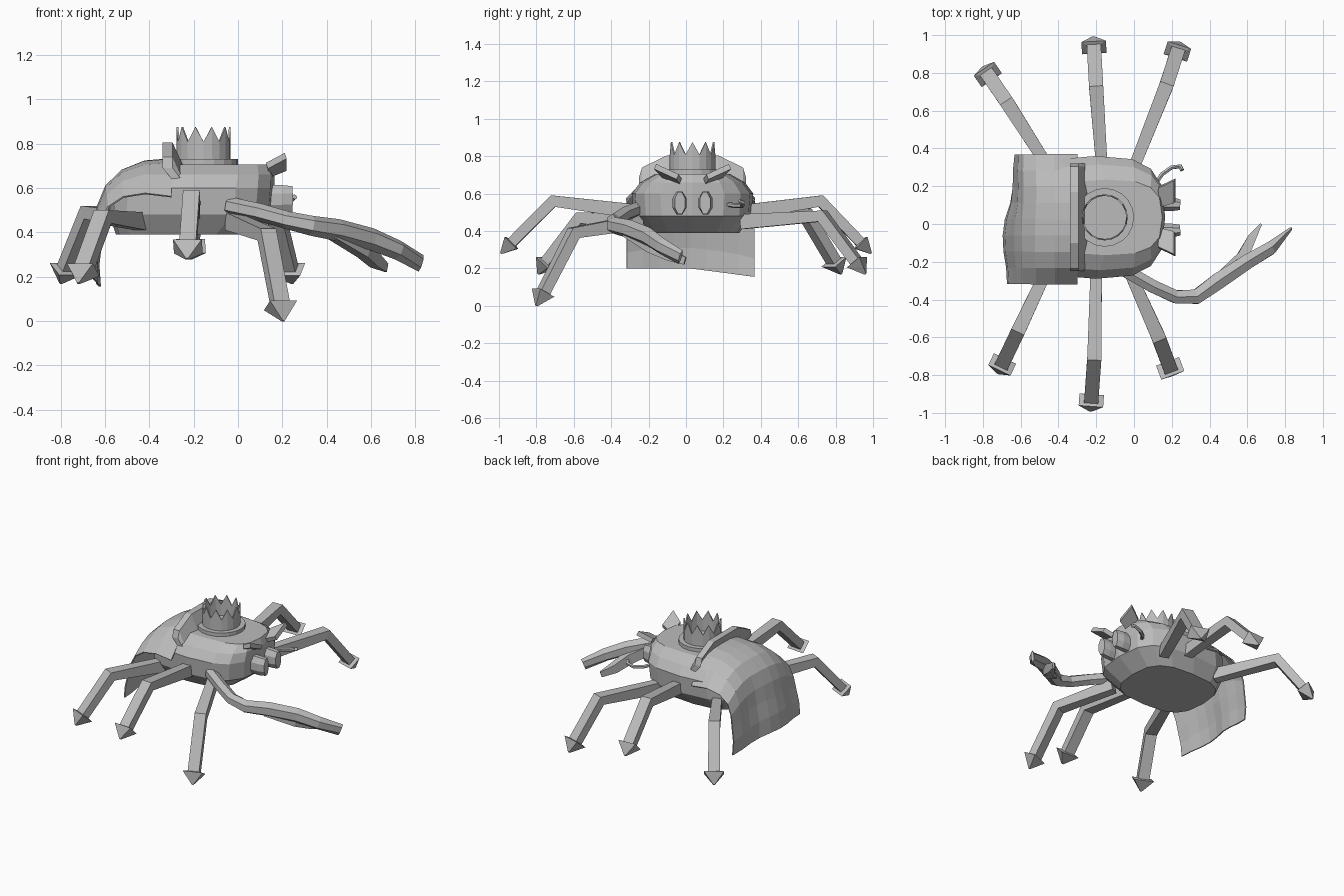
import bpy
import bmesh
from math import cos, sin, pi, copysign
from mathutils import Vector

if "Cube" in bpy.data.objects:
    bpy.data.objects.remove(bpy.data.objects["Cube"], do_unlink=True)

grey = bpy.data.materials.new("plain_grey")
grey.use_nodes = True
grey.diffuse_color = (0.5, 0.5, 0.5, 1)
grey.node_tree.nodes["Principled BSDF"].inputs["Base Color"].default_value = (0.5, 0.5, 0.5, 1)

CY = 0.035  # centre line of the body


def finish(name, bm, thickness=0):
    bmesh.ops.recalc_face_normals(bm, faces=bm.faces)
    mesh = bpy.data.meshes.new(name)
    bm.to_mesh(mesh)
    bm.free()
    mesh.materials.append(grey)
    obj = bpy.data.objects.new(name, mesh)
    bpy.context.collection.objects.link(obj)
    if thickness:
        mod = obj.modifiers.new("thickness", "SOLIDIFY")
        mod.thickness = thickness
        mod.offset = 0
    return obj


def skin(name, rows, closed=True, caps=True, thickness=0):
    """Bridge rows of points into a surface."""
    bm = bmesh.new()
    rows = [[bm.verts.new(p) for p in row] for row in rows]
    n = len(rows[0])
    for a, b in zip(rows, rows[1:]):
        for i in range(n if closed else n - 1):
            j = (i + 1) % n
            bm.faces.new((a[i], a[j], b[j], b[i]))
    if closed and caps:
        bm.faces.new(rows[0])
        bm.faces.new(rows[-1])
    return finish(name, bm, thickness)


def sweep(name, path, widths, heights, sides=4):
    """Carry a box or polygon section along a path."""
    pts = [Vector(p) for p in path]
    rows = []
    for i, p in enumerate(pts):
        before = (p - pts[i - 1]).normalized() if i else Vector()
        after = (pts[i + 1] - p).normalized() if i < len(pts) - 1 else Vector()
        t = (before + after).normalized()
        side = t.cross(Vector((0, 0, 1))).normalized()
        up = side.cross(t)
        grow = 2 ** 0.5 if sides == 4 else 1
        row = []
        for k in range(sides):
            a = 2 * pi * (k + 0.5) / sides
            row.append(p + grow / 2 * (side * widths[i] * cos(a) + up * heights[i] * sin(a)))
        rows.append(row)
    return skin(name, rows)


# Body shell: stacked rounded-box outlines
def outline(z, x0, x1, half, n=16):
    row = []
    for k in range(n):
        c, s = cos(2 * pi * k / n), sin(2 * pi * k / n)
        px = copysign(abs(c) ** 0.67, c)
        py = copysign(abs(s) ** 0.67, s)
        row.append(((x0 + x1) / 2 + px * (x1 - x0) / 2, CY + py * half, z))
    return row


skin("body", [outline(*r) for r in (
    (0.39, -0.55, 0.04, 0.25), (0.48, -0.58, 0.155, 0.315), (0.60, -0.57, 0.165, 0.325),
    (0.66, -0.53, 0.165, 0.28), (0.705, -0.45, 0.15, 0.2))])

# Legs with flared pointed feet: attachment, knee, tip
legs = {
    "front_leg_a": ((-0.03, -0.24, 0.45), (0.13, -0.6, 0.39), (0.205, -0.8, 0.0)),
    "middle_leg_a": ((-0.2, -0.24, 0.50), (-0.21, -0.71, 0.56), (-0.23, -0.99, 0.28)),
    "rear_leg_a": ((-0.44, -0.2, 0.45), (-0.61, -0.56, 0.47), (-0.72, -0.79, 0.17)),
    "front_leg_b": ((0.0, 0.3, 0.45), (0.17, 0.73, 0.48), (0.245, 0.96, 0.17)),
    "middle_leg_b": ((-0.17, 0.3, 0.50), (-0.2, 0.72, 0.56), (-0.215, 0.99, 0.28)),
    "rear_leg_b": ((-0.44, 0.28, 0.45), (-0.67, 0.64, 0.49), (-0.8, 0.83, 0.17)),
}
for name, (hip, knee, tip) in legs.items():
    tip = Vector(tip)
    d = (tip - Vector(knee)).normalized()
    sweep(name, (hip, knee, tip - d * 0.085, tip - d * 0.08, tip),
          (0.06, 0.075, 0.075, 0.13, 0.01), (0.08, 0.065, 0.055, 0.09, 0.01))

# Big claw arm and its thin finger
sweep("claw_arm",
      ((-0.04, -0.25, 0.52), (0.1, -0.33, 0.49), (0.22, -0.385, 0.455), (0.33, -0.385, 0.43),
       (0.45, -0.3, 0.41), (0.6, -0.2, 0.37), (0.72, -0.13, 0.32), (0.825, -0.03, 0.26)),
      (0.08, 0.08, 0.08, 0.09, 0.1, 0.09, 0.08, 0.02),
      (0.08, 0.08, 0.08, 0.09, 0.1, 0.1, 0.09, 0.08), 6)
sweep("claw_finger",
      ((0.43, -0.31, 0.4), (0.57, -0.18, 0.32), (0.62, -0.08, 0.27), (0.67, -0.005, 0.24)),
      (0.06, 0.06, 0.045, 0.01), (0.06, 0.07, 0.06, 0.04))

# Small curled stump on the other side
sweep("curled_stump",
      ((0.11, 0.21, 0.545), (0.15, 0.265, 0.535), (0.2, 0.3, 0.535), (0.245, 0.305, 0.55),
       (0.255, 0.285, 0.56)), (0.025,) * 5, (0.025,) * 5, 6)

# Eyes and slanted brows
for tag, s in (("left", 1), ("right", -1)):
    sweep(tag + "_eye", ((0.12, CY + s * 0.07, 0.55), (0.2, CY + s * 0.07, 0.55),
                         (0.245, CY + s * 0.067, 0.55)),
          (0.08, 0.08, 0.06), (0.135, 0.135, 0.125), 8)
    bm = bmesh.new()
    brow = ((0.14, 0.06, 0.66), (0.215, 0.08, 0.69), (0.215, 0.2, 0.745), (0.13, 0.16, 0.70))
    bm.faces.new([bm.verts.new((x, CY + s * y, z)) for x, y, z in brow])
    finish(tag + "_brow", bm, 0.03)

# Crown: brim, then an open band with pointed top
def ring(r, zs, n=20):
    return [(-0.155 + r * cos(2 * pi * k / n), CY + r * sin(2 * pi * k / n), zs[k % 2])
            for k in range(n)]


skin("crown_brim", [ring(0.155, (0.69, 0.69)), ring(0.155, (0.73, 0.73))])
skin("crown_band", [ring(0.118, (0.72, 0.72)), ring(0.118, (0.805, 0.805)),
                    ring(0.118, (0.875, 0.808))], caps=False, thickness=0.008)

# Collar bar arched over the back
collar = ((-0.25, 0.66), (-0.235, 0.69), (-0.1, 0.755), (0.17, 0.755), (0.305, 0.69), (0.32, 0.66))
rows = []
for i, (y, z) in enumerate(collar):
    w = 0.03 if i in (0, 5) else 0.05
    rows.append([(-0.25, y, z - w), (-0.29, y, z - w), (-0.34, y, z + w), (-0.295, y, z + w)])
skin("collar", rows)

# Cape: draped sheet from collar to the ground side
profile = ((-0.3, 0.73), (-0.42, 0.72), (-0.52, 0.68), (-0.59, 0.61), (-0.625, 0.52),
           (-0.645, 0.42), (-0.67, 0.31), (-0.68, 0.2))
rows = []
for i, (x, z) in enumerate(profile):
    v = i / (len(profile) - 1)
    row = []
    for k in range(9):
        t = k / 4 - 1
        droop = 0.17 * abs(t) ** 3 * (1 - v)
        fold = v ** 2 * max(t, 0)
        row.append((x + 0.07 * fold + 0.012 * sin(5 * t) * v,
                    0.025 + t * 0.342, z - droop - 0.045 * fold))
    rows.append(row)
skin("cape", rows, closed=False, thickness=0.008)
